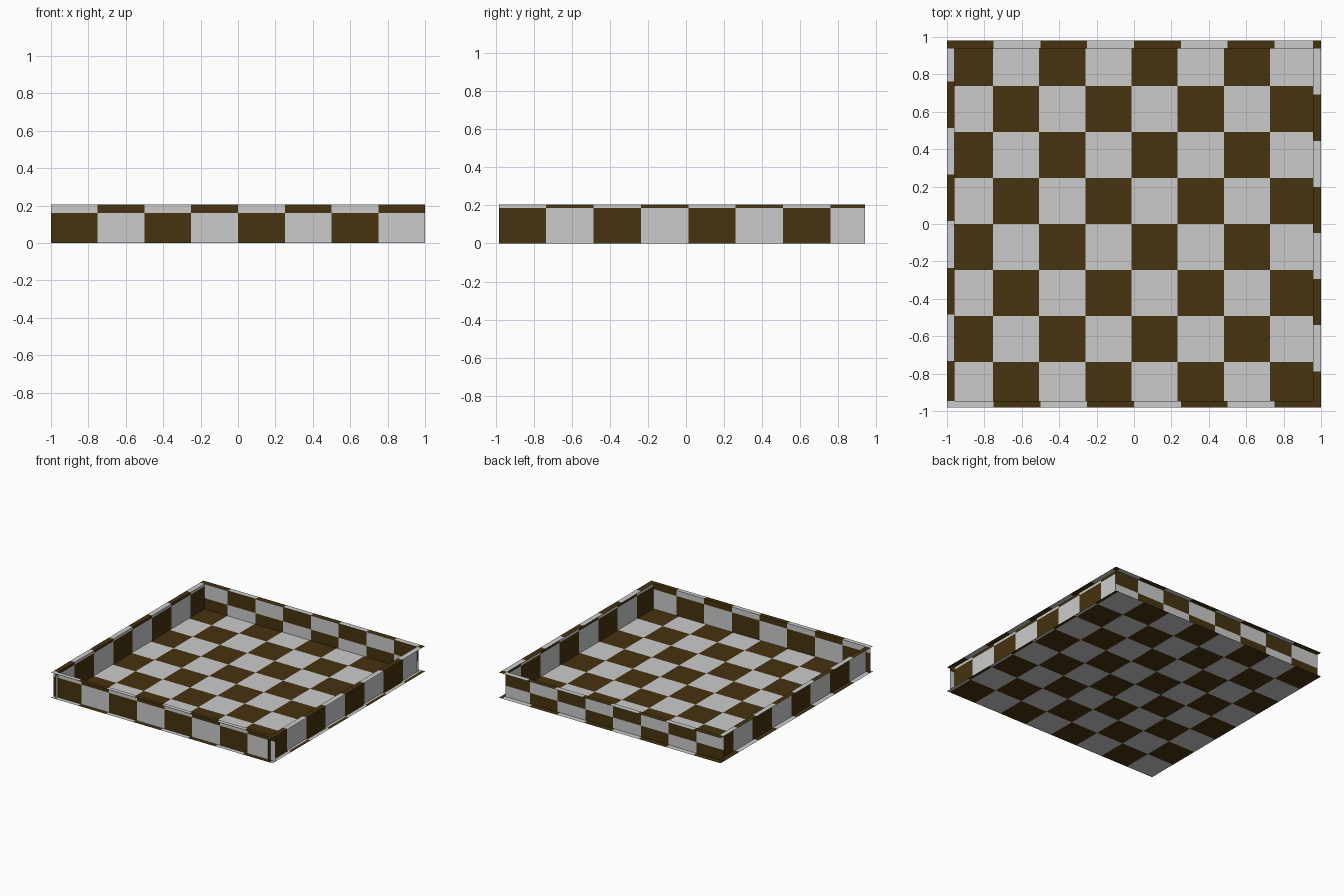
import bpy, bmesh, math

if "Cube" in bpy.data.objects:
    bpy.data.objects.remove(bpy.data.objects["Cube"])


def material(name, rgb):
    m = bpy.data.materials.new(name)
    m.diffuse_color = (*rgb, 1)
    m.use_nodes = True
    m.node_tree.nodes["Principled BSDF"].inputs["Base Color"].default_value = m.diffuse_color
    return m


LIGHT = material("light_grey", (0.6, 0.6, 0.6))
DARK = material("dark_brown", (0.061, 0.033, 0.005))


def cuts(lo, hi, origin, step):
    """Positions of the check borders between lo and hi."""
    k0, k1 = math.floor((lo - origin) / step), math.ceil((hi - origin) / step)
    inner = [origin + k * step for k in range(k0, k1 + 1)]
    return [lo] + [c for c in inner if lo + 1e-4 < c < hi - 1e-4] + [hi]


def panel(name, axis, pos, u, v):
    """Thin chequered sheet; u and v are (low, high, dark check origin, check size)."""
    place = {"x": lambda a, b: (pos, a, b),
             "y": lambda a, b: (a, pos, b),
             "z": lambda a, b: (a, b, pos)}[axis]
    us, vs = cuts(*u), cuts(*v)
    bm = bmesh.new()
    grid = [[bm.verts.new(place(a, b)) for b in vs] for a in us]
    for i in range(len(us) - 1):
        for j in range(len(vs) - 1):
            f = bm.faces.new((grid[i][j], grid[i + 1][j], grid[i + 1][j + 1], grid[i][j + 1]))
            cu = math.floor(((us[i] + us[i + 1]) / 2 - u[2]) / u[3])
            cv = math.floor(((vs[j] + vs[j + 1]) / 2 - v[2]) / v[3])
            f.material_index = 1 if (cu + cv) % 2 == 0 else 0
    mesh = bpy.data.meshes.new(name)
    bm.to_mesh(mesh)
    bm.free()
    mesh.materials.append(LIGHT)
    mesh.materials.append(DARK)
    bpy.context.collection.objects.link(bpy.data.objects.new(name, mesh))


H = 0.205            # wall height
Y = 0.982            # half depth
L, R = -0.96, 0.957  # side wall positions
F, B = -0.947, 0.939  # front and back wall positions

# floor
panel("floor", "z", 0, (-1, 1, -1, 0.2467), (-Y, Y, 0.738, 0.246))

# upright walls, set in from the floor edge
panel("front_wall", "y", F, (-1, 1, -1, 0.25), (0, H, -0.09, 0.25))
panel("back_wall", "y", B, (-1, 0.97, -1, 0.25), (0, H, -0.16, 0.25))
panel("right_wall", "x", R, (-Y, B, -0.984, 0.249), (0, H, -0.065, 0.25))
panel("left_wall", "x", L, (-Y, B, 0.76, 0.249), (0, H, -0.065, 0.25))

# flat rims reaching outward from the wall tops
panel("front_rim", "z", H, (-1, 1, -0.75, 0.25), (-Y, F, -1, 1))
panel("back_rim", "z", H, (-1, R, -1, 0.25), (B, Y, 0, 2))
panel("right_rim", "z", H, (R, 1, 0, 2), (F, Y, 0.445, 0.2465))
panel("left_rim", "z", H, (-1, L, -2, 2), (F, B, 0.513, 0.249))
